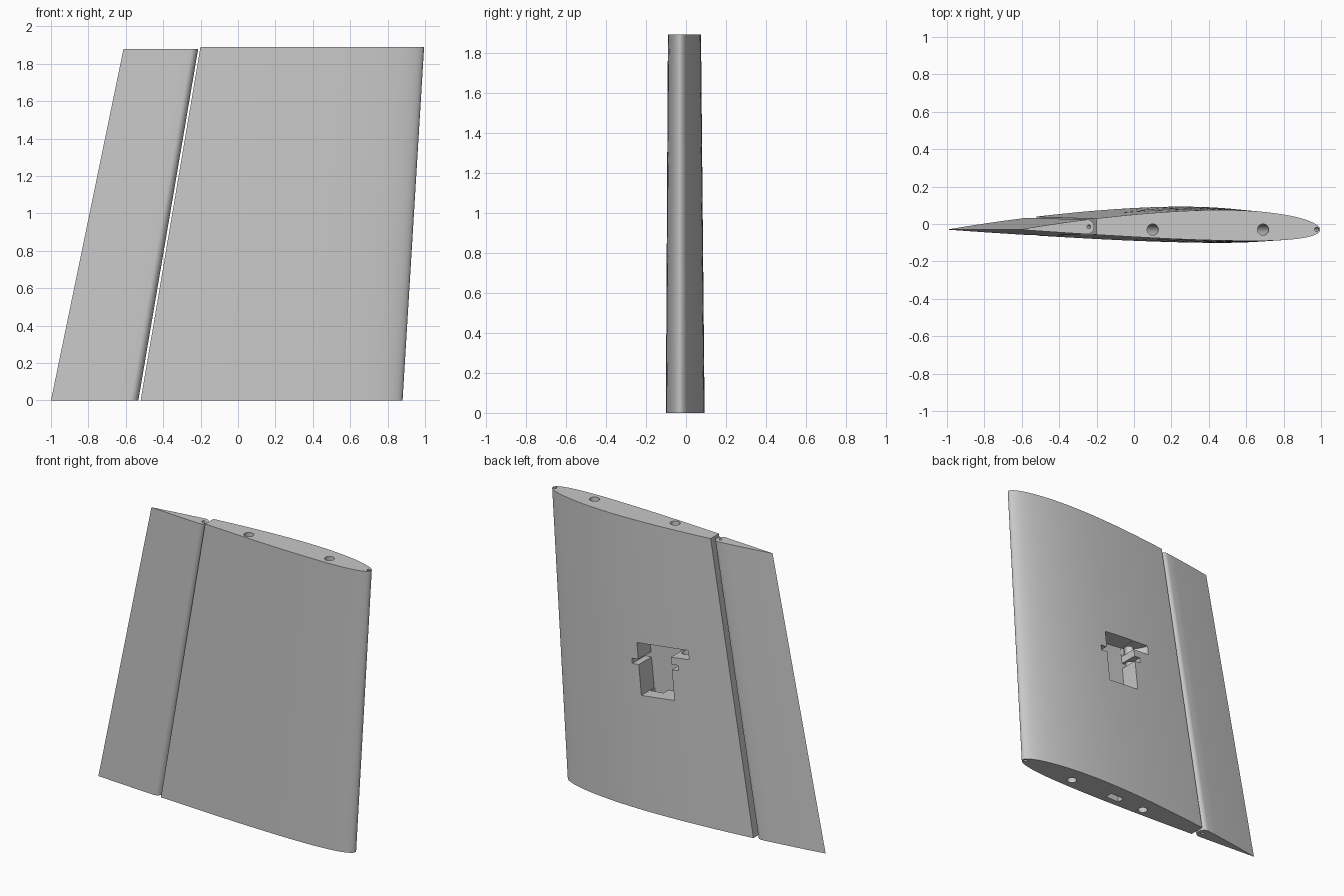
import bpy, bmesh, math
from mathutils import Vector, Matrix

old = bpy.data.objects.get("Cube")
if old:
    bpy.data.objects.remove(old, do_unlink=True)

SPAN = 1.89
MID_Y = -0.03
TILT = 0.104                      # lean of the spars

grey = bpy.data.materials.new("light_grey")
grey.use_nodes = True
colour = (0.58, 0.58, 0.58, 1)
grey.diffuse_color = colour
grey.node_tree.nodes["Principled BSDF"].inputs["Base Color"].default_value = colour


def surface(t, side):
    """Cambered airfoil: height at chord fraction t, side +1 upper or -1 lower."""
    half = 0.51 * (0.2969 * math.sqrt(t) - 0.126 * t - 0.3516 * t**2
                   + 0.2843 * t**3 - 0.1036 * t**4)
    if t < 0.4:
        camber = 0.015 / 0.16 * (0.8 * t - t * t)
    else:
        camber = 0.015 / 0.36 * (0.2 + 0.8 * t - t * t)
    return camber + side * half


def place(t, h, z):
    """Chord fraction and height to a point on the tapered, swept wing."""
    f = z / SPAN
    lead = 0.88 + 0.115 * f
    chord = 1.88 - 0.275 * f
    return Vector((lead - t * chord, MID_Y + h * chord, z))


def make(name, bm):
    bmesh.ops.recalc_face_normals(bm, faces=bm.faces)
    mesh = bpy.data.meshes.new(name)
    bm.to_mesh(mesh)
    bm.free()
    ob = bpy.data.objects.new(name, mesh)
    bpy.context.collection.objects.link(ob)
    mesh.materials.append(grey)
    return ob


def loft(name, profile, top):
    bm = bmesh.new()
    low = [bm.verts.new(place(t, h, 0)) for t, h in profile]
    high = [bm.verts.new(place(t, h, top)) for t, h in profile]
    n = len(profile)
    for i in range(n):
        j = (i + 1) % n
        bm.faces.new((low[i], low[j], high[j], high[i]))
    bm.faces.new(low)
    bm.faces.new(high)
    return make(name, bm)


def rod(a, b, radius, sides=32):
    """Cylinder cutter along a to b, overshooting both ends."""
    a, b = Vector(a), Vector(b)
    d = b - a
    bm = bmesh.new()
    rot = d.to_track_quat('Z', 'Y').to_matrix().to_4x4()
    bmesh.ops.create_cone(bm, cap_ends=True, segments=sides, radius1=radius, radius2=radius,
                          depth=d.length * 1.1, matrix=Matrix.Translation((a + b) / 2) @ rot)
    return make("cutter", bm)


def tilted(x, y, z):
    """Frame of the servo bay, leaning with the spars."""
    return (Matrix.Translation((0.167, 0, 0.932)) @ Matrix.Rotation(TILT, 4, 'Y')
            @ Matrix.Translation((x, y, z)))


def box(matrix, size):
    bm = bmesh.new()
    bmesh.ops.create_cube(bm, size=1, matrix=matrix @ Matrix.Diagonal((*size, 1)))
    return make("cutter", bm)


def cut(target, cutter):
    cutter.hide_render = True
    mod = target.modifiers.new("cut", 'BOOLEAN')
    mod.operation, mod.solver, mod.object = 'DIFFERENCE', 'EXACT', cutter
    bpy.context.view_layer.objects.active = target
    bpy.ops.object.modifier_apply(modifier=mod.name)
    bpy.data.objects.remove(cutter, do_unlink=True)


# Main wing: airfoil cut off flat ahead of the hinge
STEPS = 36
END = 0.745
fractions = [END * (1 - math.cos(math.pi / 2 * i / STEPS)) for i in range(STEPS + 1)]
upper = [(t, surface(t, 1)) for t in reversed(fractions)]
lower = [(t, surface(t, -1)) for t in fractions[1:]]
wing = loft("main_wing", upper + lower, SPAN)

# Aileron: round nose and straight taper to the trailing edge
NOSE, REACH = 0.774, 0.0225
mid = (surface(NOSE, 1) + surface(NOSE, -1)) / 2
half = (surface(NOSE, 1) - surface(NOSE, -1)) / 2
outline = []
for i in range(17):
    a = math.pi * i / 16
    outline.append((NOSE - REACH * math.sin(a), mid + half * math.cos(a)))
back = [NOSE + (1 - NOSE) * i / 6 for i in range(1, 6)]
outline += [(t, surface(t, -1)) for t in back] + [(1, 0)]
outline += [(t, surface(t, 1)) for t in reversed(back)]
aileron = loft("aileron", outline, 1.88)

# Spar tubes, leading edge rod hole and hinge pin hole
for low_x, high_x in ((-0.095, 0.1), (0.48, 0.69)):
    cut(wing, rod((low_x, MID_Y, 0), (high_x, MID_Y, SPAN), 0.03))
cut(wing, rod(place(0.0115, 0.001, 0), place(0.0115, 0.001, SPAN), 0.011, 16))
cut(aileron, rod(place(0.769, mid, 0), place(0.769, mid, SPAN), 0.01, 16))

# Servo bay with mounting ears, arm slot and cable channel
cut(wing, box(tilted(0, 0.075, 0), (0.236, 0.25, 0.34)))
cut(wing, box(tilted(0, 0.075, 0.045), (0.33, 0.25, 0.034)))
bm = bmesh.new()
bmesh.ops.create_cone(bm, cap_ends=True, segments=48, radius1=0.15, radius2=0.15,
                      depth=0.06, matrix=tilted(-0.1, 0.1, 0.139))
cut(wing, make("cutter", bm))
cut(wing, box(tilted(0.065, -0.025, -0.53), (0.1, 0.05, 0.9)))

# Smooth skin with sharp edges
for ob in (wing, aileron):
    bpy.ops.object.select_all(action='DESELECT')
    ob.select_set(True)
    bpy.context.view_layer.objects.active = ob
    bpy.ops.object.shade_smooth_by_angle(angle=math.radians(25))
